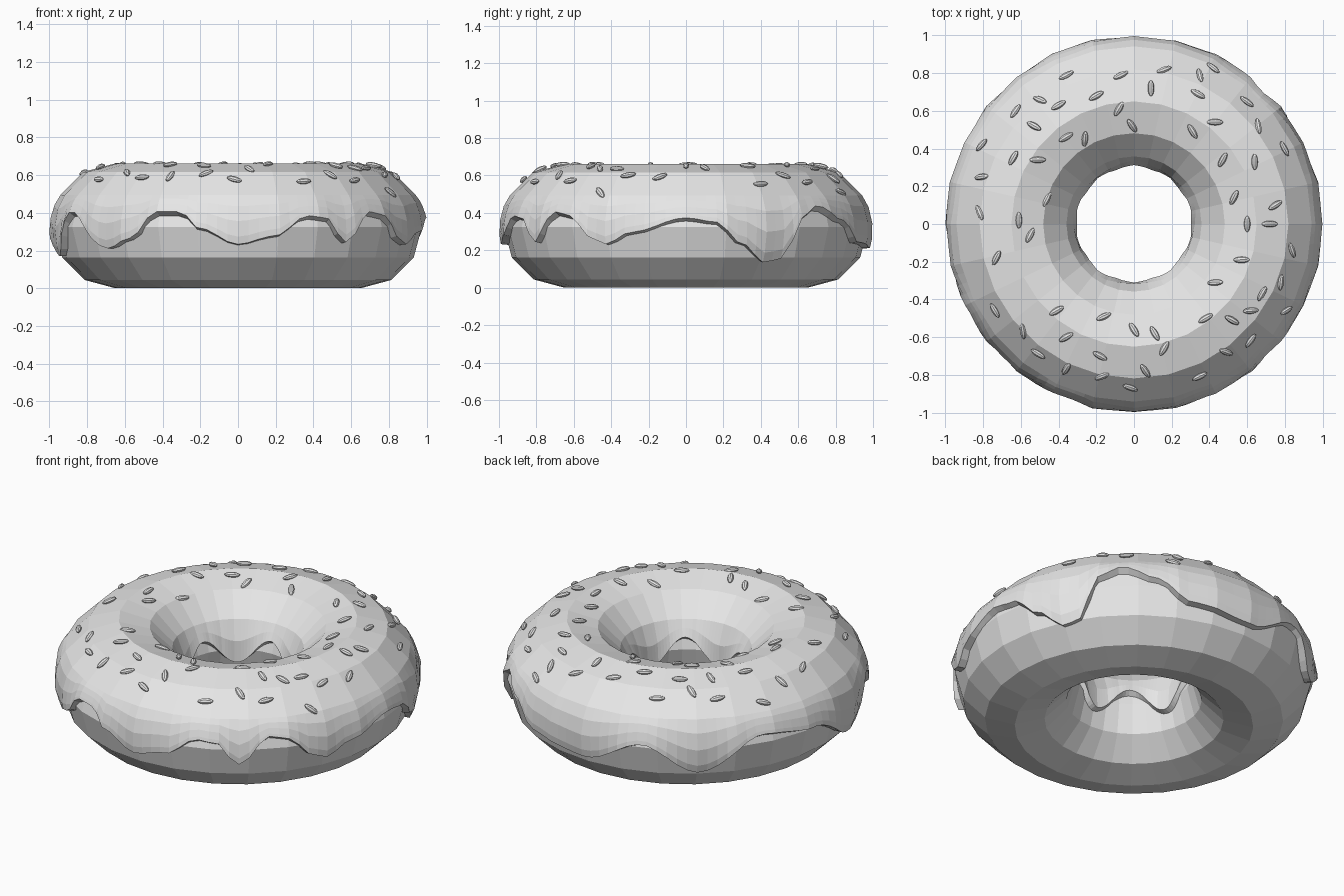
import bpy, bmesh, math
from mathutils import Matrix, Vector

cube = bpy.data.objects.get("Cube")
if cube:
    bpy.data.objects.remove(cube, do_unlink=True)

MAJOR, MINOR = 0.65, 0.325      # ring radius and tube radius
SIDES, RINGS, COLS = 28, 12, 112

grey = bpy.data.materials.new("plain_grey")
grey.use_nodes = True
grey.diffuse_color = (0.8, 0.8, 0.8, 1)
grey.node_tree.nodes["Principled BSDF"].inputs["Base Color"].default_value = (0.8, 0.8, 0.8, 1)


def tube_point(around, tilt, lift=0.0):
    """Point on the faceted ring; tilt 0 faces outward, 90 faces up."""
    step = 360 / SIDES
    off = math.radians(around % step - step / 2)
    flat = math.cos(math.pi / SIDES) / math.cos(off)
    a, t = math.radians(around), math.radians(tilt)
    rho = (MAJOR + (MINOR + lift) * math.cos(t)) * flat
    return Vector((rho * math.cos(a), rho * math.sin(a), MINOR + (MINOR + lift) * math.sin(t)))


def skin(name, columns, close_tube):
    """Join a closed loop of point columns into one faceted mesh."""
    bm = bmesh.new()
    grid = [[bm.verts.new(p) for p in col] for col in columns]
    rows = len(grid[0])
    for i, col in enumerate(grid):
        nxt = grid[(i + 1) % len(grid)]
        for j in range(rows if close_tube else rows - 1):
            k = (j + 1) % rows
            bm.faces.new((col[j], nxt[j], nxt[k], col[k]))
    bmesh.ops.recalc_face_normals(bm, faces=bm.faces)
    mesh = bpy.data.meshes.new(name)
    bm.to_mesh(mesh)
    bm.free()
    mesh.materials.append(grey)
    obj = bpy.data.objects.new(name, mesh)
    bpy.context.collection.objects.link(obj)
    return obj


# Dough ring
skin("dough", [[tube_point(i * 360 / SIDES, j * 360 / RINGS) for j in range(RINGS)]
               for i in range(SIDES)], True)

# Height of the icing's outer rim by angle around the ring
DRIPS = [(0, .37), (9, .35), (18, .24), (26, .15), (33, .17), (38, .37), (46, .43), (57, .36),
         (68, .25), (91, .22), (111, .35), (129, .2), (150, .38), (170, .34), (192, .18),
         (207, .4), (225, .22), (235, .27), (244, .4), (252, .4), (258, .32), (270, .24),
         (281, .28), (292, .38), (298, .37), (305, .25), (315, .4), (322, .38), (328, .28),
         (334, .24), (343, .3), (360, .37)]


def rim_height(around):
    for (a, za), (b, zb) in zip(DRIPS, DRIPS[1:]):
        if a <= around <= b:
            s = (around - a) / (b - a)
            return za + (zb - za) * (1 - math.cos(math.pi * s)) / 2


def tilt_at(z):
    return math.degrees(math.asin((z - MINOR) / MINOR))


def icing_column(around):
    outer = tilt_at(rim_height(around))
    inner = 180 - tilt_at(0.33 + 0.07 * math.sin(math.radians(5 * around)))
    rows = [(outer - 3, -0.015), (outer, 0.027)]
    for s in (0.15, 0.45, 0.75):
        rows.append((outer + (30 - outer) * s, 0.027 - 0.012 * s))
    rows += [(t, 0.012) for t in (30, 60, 90, 120, 150)]
    rows += [((150 + inner) / 2, 0.014), (inner, 0.022), (inner + 3, -0.015)]
    return [tube_point(around, t, lift) for t, lift in rows]


# Icing shell with a dripping rim
skin("icing", [icing_column(i * 360 / COLS) for i in range(COLS)], False)

# Sprinkles: heading in degrees, then positions in hundredths
SPRINKLES = {
    0: [(43, 54), (-51, 34), (-81, 25), (62, -46), (43, -31), (57, -19), (81, -46), (72, 0)],
    30: [(-36, 79), (-7, 79), (16, 82), (-20, 68), (-40, 63), (-36, 46), (-81, 42), (-41, -46),
         (-16, -49), (-36, -60), (-17, -81), (35, -81), (38, -50), (75, 10)],
    60: [(-63, 60), (-8, 61), (-64, 35), (-46, 13), (-55, -6), (-73, -18), (-36, -77),
         (16, -66), (62, -62), (68, -37), (53, 14), (47, 34)],
    90: [(35, 79), (9, 72), (66, 52), (-26, 45), (-61, 2), (-59, -57), (78, -31), (60, 0), (64, 33)],
    120: [(42, 83), (-1, 52), (31, 49), (-82, 6), (-74, -46), (0, -56), (11, -58), (6, -78),
          (84, -14), (80, 40)],
    150: [(-50, 66), (-53, 52), (34, 69), (60, 65), (-51, -69), (-18, -70), (-2, -87),
          (49, -68), (52, -51)],
}

bm = bmesh.new()
bmesh.ops.create_uvsphere(bm, u_segments=8, v_segments=8, radius=1,
                          matrix=Matrix.Rotation(math.pi / 2, 4, "Y"))
bmesh.ops.scale(bm, vec=(0.043, 0.017, 0.014), verts=bm.verts)
sprinkle_mesh = bpy.data.meshes.new("sprinkle")
bm.to_mesh(sprinkle_mesh)
bm.free()
sprinkle_mesh.materials.append(grey)

for heading, spots in SPRINKLES.items():
    h = math.radians(heading)
    for x, y in spots:
        spot = Vector((x / 100, y / 100, 0))
        out = spot.normalized()
        across = (spot.length - MAJOR) / (MINOR + 0.012)
        normal = out * across + Vector((0, 0, math.sqrt(1 - across ** 2)))
        along = Vector((math.cos(h), math.sin(h), 0))
        along = (along - normal * along.dot(normal)).normalized()
        side = normal.cross(along)
        frame = Matrix((along, side, normal)).transposed().to_4x4()
        centre = out * MAJOR + Vector((0, 0, MINOR)) + normal * (MINOR + 0.01)
        obj = bpy.data.objects.new("sprinkle", sprinkle_mesh)
        obj.matrix_world = Matrix.Translation(centre) @ frame
        bpy.context.collection.objects.link(obj)
